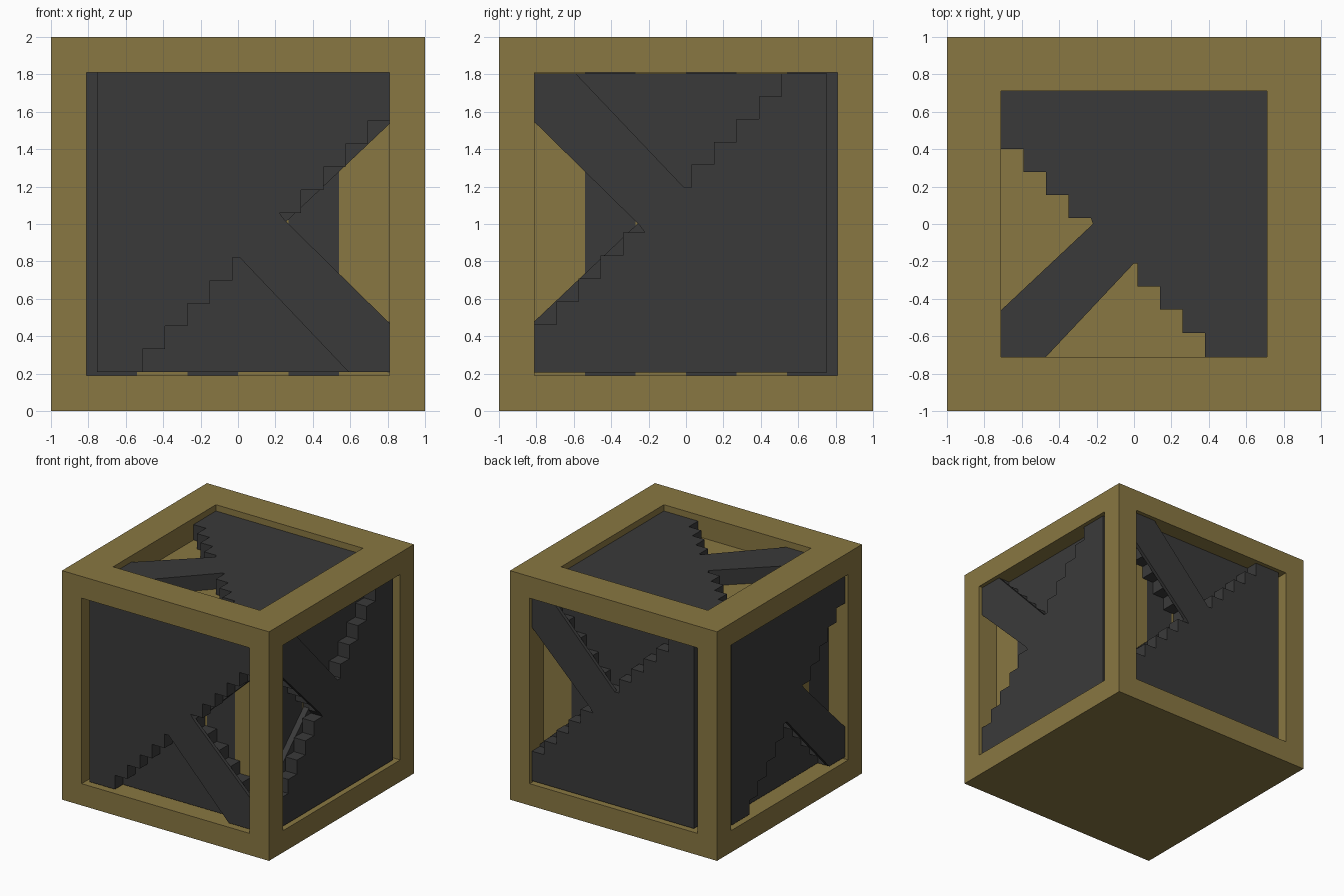
import bpy, bmesh
from math import radians
from mathutils import Matrix, Vector

old = bpy.data.objects.get("Cube")
if old:
    bpy.data.objects.remove(old, do_unlink=True)


def material(name, rgb):
    mat = bpy.data.materials.new(name)
    mat.use_nodes = True
    mat.diffuse_color = (*rgb, 1)
    mat.node_tree.nodes["Principled BSDF"].inputs["Base Color"].default_value = (*rgb, 1)
    return mat


BROWN = material("olive_brown", (0.25, 0.185, 0.054))
DARK = material("charcoal", (0.042, 0.042, 0.042))


def finish(bm, name, mats):
    mesh = bpy.data.meshes.new(name)
    bm.to_mesh(mesh)
    bm.free()
    for mat in mats:
        mesh.materials.append(mat)
    obj = bpy.data.objects.new(name, mesh)
    bpy.context.collection.objects.link(obj)
    return obj


def stair(start, du, dv, count, rise_first=False):
    """Stepped outline, without its closing point."""
    u, v = start
    points = [(u, v)]
    for i in range(count * 2 - 1):
        if (i % 2 == 0) == rise_first:
            v += dv
        else:
            u += du
        points.append((u, v))
    return points


def prism(name, outline, low, high, matrix):
    """Extruded flat outline, placed by a matrix."""
    bm = bmesh.new()
    face = bm.faces.new([bm.verts.new((u, v, low)) for u, v in outline])
    new = bmesh.ops.extrude_face_region(bm, geom=[face], use_keep_orig=True)["geom"]
    moved = [g for g in new if isinstance(g, bmesh.types.BMVert)]
    bmesh.ops.translate(bm, verts=moved, vec=(0, 0, high - low))
    bmesh.ops.transform(bm, matrix=matrix, verts=bm.verts)
    bmesh.ops.recalc_face_normals(bm, faces=bm.faces)
    return finish(bm, name, [DARK])


# Crate frame: cube with square-walled recesses in the sides and top
RAIL, INNER, SLAT = 0.19, 0.81, 0.27
bm = bmesh.new()
bmesh.ops.create_cube(bm, size=2, matrix=Matrix.Translation((0, 0, 1)))
bm.normal_update()
sides = [f for f in bm.faces if abs(f.normal.z) < 0.5]
top = [f for f in bm.faces if f.normal.z > 0.5]
for faces, border in ((sides, RAIL), (top, 0.29)):
    bmesh.ops.inset_individual(bm, faces=faces, thickness=border, depth=0,
                               use_even_offset=True)
    for f in faces:
        push = f.normal.copy() * -RAIL
        floor = bmesh.ops.extrude_discrete_faces(bm, faces=[f])["faces"][0]
        bmesh.ops.translate(bm, verts=floor.verts, vec=push)
bm.normal_update()


def backing_faces():
    found = []
    for f in bm.faces:
        center = f.calc_center_median()
        at_depth = abs(center.dot(f.normal) - INNER) < 0.01
        if abs(f.normal.z) < 0.5 and at_depth:
            found.append(f)
    return found


# Backing slats in alternating colours
for axis in (Vector((1, 0, 0)), Vector((0, 1, 0))):
    for k in range(-2, 3):
        faces = [f for f in backing_faces() if abs(f.normal.dot(axis)) < 0.5]
        geom = set(faces)
        for f in faces:
            geom.update(f.edges)
            geom.update(f.verts)
        bmesh.ops.bisect_plane(bm, geom=list(geom), plane_co=axis * k * SLAT, plane_no=axis)
        bm.normal_update()
for f in backing_faces():
    n = f.normal
    u = f.calc_center_median().dot(Vector((-n.y, n.x, 0)))
    odd = int((u + INNER) / SLAT) % 2 == 1
    f.material_index = int(odd == (n.y > -0.5))
finish(bm, "crate_frame", [BROWN, DARK])


# Side panel outlines
BRACE_STEPS = stair((INNER, 0.47), -0.112, 0.11, 5)


def panel_outline(stepped_brace):
    points = [(-0.755, 0.21)] + stair((-0.51, 0.21), 0.12, 0.122, 5, True)
    if stepped_brace:
        points += stair((0.01, 0.82), 0.116, -0.122, 5)
    else:
        points.append((0.01, 0.82))
    points += [(0.59, 0.21), (INNER, 0.21)]
    points += BRACE_STEPS if stepped_brace else [(INNER, 0.47)]
    points.append((0.25, 1.02))
    points += stair((0.22, 1.06), 0.118, 0.123, 5)
    return points + [(INNER, 1.552), (INNER, 1.81), (-0.755, 1.81)]


liner = [(-0.755, 0.21), (INNER, 0.21)] + BRACE_STEPS
liner += [(0.25, 1.005), (INNER, 1.535), (INNER, 1.81), (-0.755, 1.81)]
layers = [("outer_panel", panel_outline(False), 0.03, 0.06),
          ("stepped_panel", panel_outline(True), 0.06, 0.14),
          ("liner_panel", liner, 0.14, 0.20)]

# Layered panels on the four sides; two of them are turned upside down
for i, (side, turned) in enumerate([("front", False), ("right", True),
                                    ("back", True), ("left", False)]):
    place = (Matrix.Rotation(radians(90 * i), 4, "Z")
             @ Matrix.Translation((0, -1, 0))
             @ Matrix.Rotation(radians(90), 4, "X"))
    for name, outline, near, far in layers:
        if turned:
            outline = [(-u, 2.015 - v) for u, v in outline]
        prism(f"{side}_{name}", outline, -far, -near, place)

# Top panel with two stepped notches
EDGE = 0.71
lid = [(EDGE, EDGE), (-EDGE, EDGE)]
lid += stair((-EDGE, 0.40), 0.12, -0.123, 4)
lid += [(-0.23, 0.03), (-0.22, 0), (-EDGE, -0.46), (-EDGE, -EDGE), (-0.47, -EDGE)]
lid += [(0, -0.21)] + stair((0.02, -0.21), 0.12, -0.124, 4, True)
lid += [(0.38, -EDGE), (EDGE, -EDGE)]
prism("top_panel", lid, 1.80, 1.945, Matrix.Identity(4))
